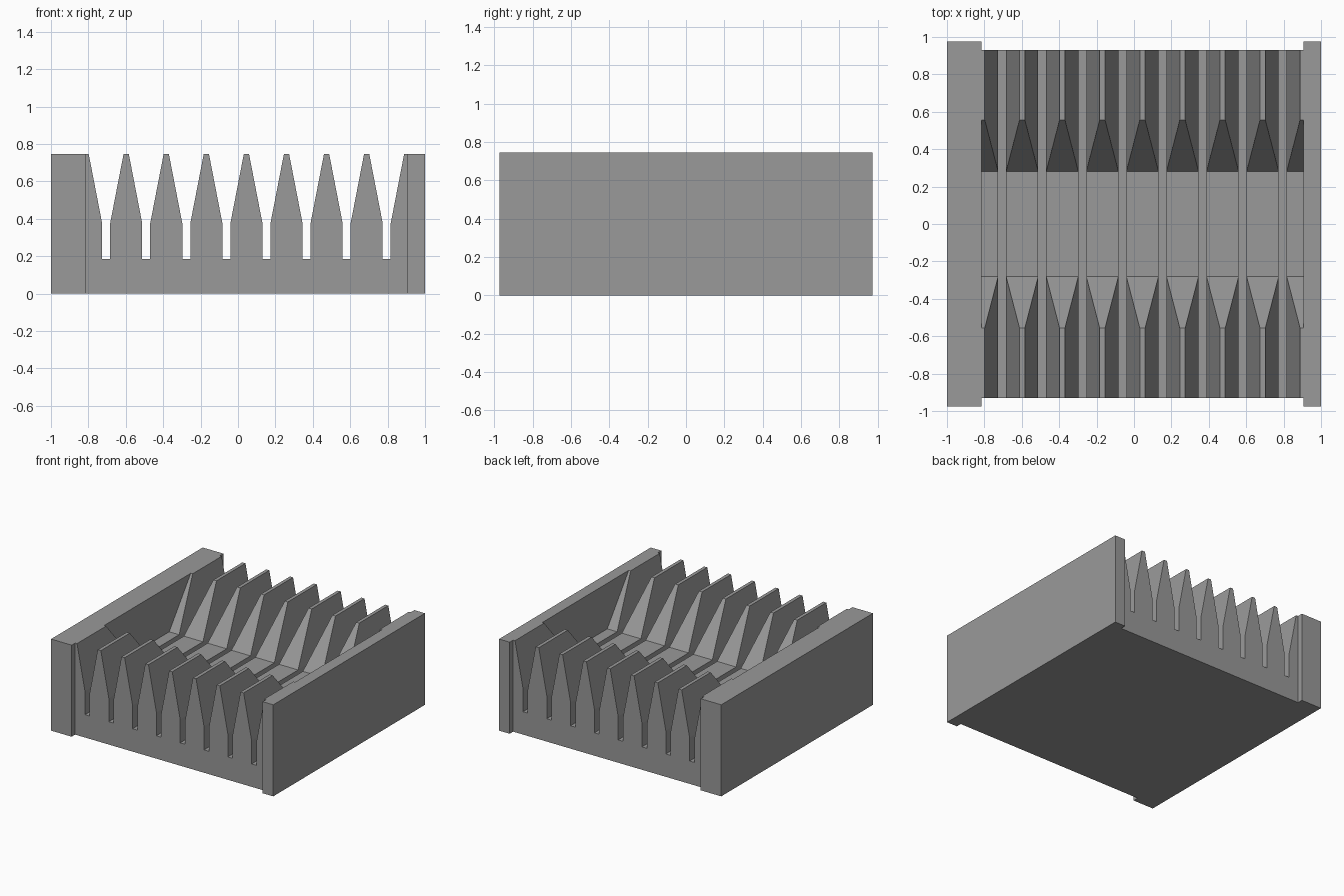
import bpy, bmesh

if "Cube" in bpy.data.objects:
    bpy.data.objects.remove(bpy.data.objects["Cube"])

WALL_Y, COMB_Y, TOP = 0.975, 0.93, 0.745
X0, X1 = -0.815, 0.905              # inner faces of the side walls

grey = bpy.data.materials.new("grey")
grey.diffuse_color = (0.32, 0.32, 0.32, 1)
grey.use_nodes = True
grey.node_tree.nodes["Principled BSDF"].inputs["Base Color"].default_value = grey.diffuse_color


def prism(name, outline, to_3d, lo, hi):
    """Extrude a 2D outline from lo to hi along the remaining axis."""
    bm = bmesh.new()
    face = bm.faces.new([bm.verts.new(to_3d(a, b, lo)) for a, b in outline])
    ext = bmesh.ops.extrude_face_region(bm, geom=[face])
    shift = [p - q for p, q in zip(to_3d(0, 0, hi), to_3d(0, 0, lo))]
    bmesh.ops.translate(bm, vec=shift,
                        verts=[v for v in ext["geom"] if isinstance(v, bmesh.types.BMVert)])
    bmesh.ops.recalc_face_normals(bm, faces=bm.faces)
    mesh = bpy.data.meshes.new(name)
    bm.to_mesh(mesh)
    bm.free()
    mesh.materials.append(grey)
    obj = bpy.data.objects.new(name, mesh)
    bpy.context.collection.objects.link(obj)
    return obj


def along_y(a, b, t):
    return (a, t, b)


def along_x(a, b, t):
    return (t, a, b)


# Side walls, the left one thicker
for name, a, b in (("left_wall", -1, X0), ("right_wall", X1, 1)):
    prism(name, [(a, 0), (b, 0), (b, TOP), (a, TOP)], along_y, -WALL_Y, WALL_Y)

# Slotted rack: eight narrow slots with flared mouths
outline = [(X1, 0), (X0, 0), (X0, TOP)]
for i in range(8):
    c = -0.705 + 0.2143 * i
    outline += [(c - 0.093, TOP), (c - 0.0215, 0.376), (c - 0.0215, 0.186),
                (c + 0.0215, 0.186), (c + 0.0215, 0.376), (c + 0.093, TOP)]
outline.append((X1, TOP))
rack = prism("slotted_rack", outline, along_y, -COMB_Y, COMB_Y)

# Sloped valley cut across the middle of the rack
slope = (0.557 - 0.28) / (TOP - 0.374)
y_high = 0.557 + slope * 0.1
cutter = prism("valley_cutter",
               [(-0.28, 0.374), (0.28, 0.374), (y_high, TOP + 0.1), (-y_high, TOP + 0.1)],
               along_x, -0.95, 0.97)
cutter.hide_render = True
cut = rack.modifiers.new("valley", 'BOOLEAN')
cut.operation = 'DIFFERENCE'
cut.solver = 'EXACT'
cut.object = cutter
bpy.context.view_layer.objects.active = rack
bpy.ops.object.modifier_apply(modifier=cut.name)
bpy.data.objects.remove(cutter)
